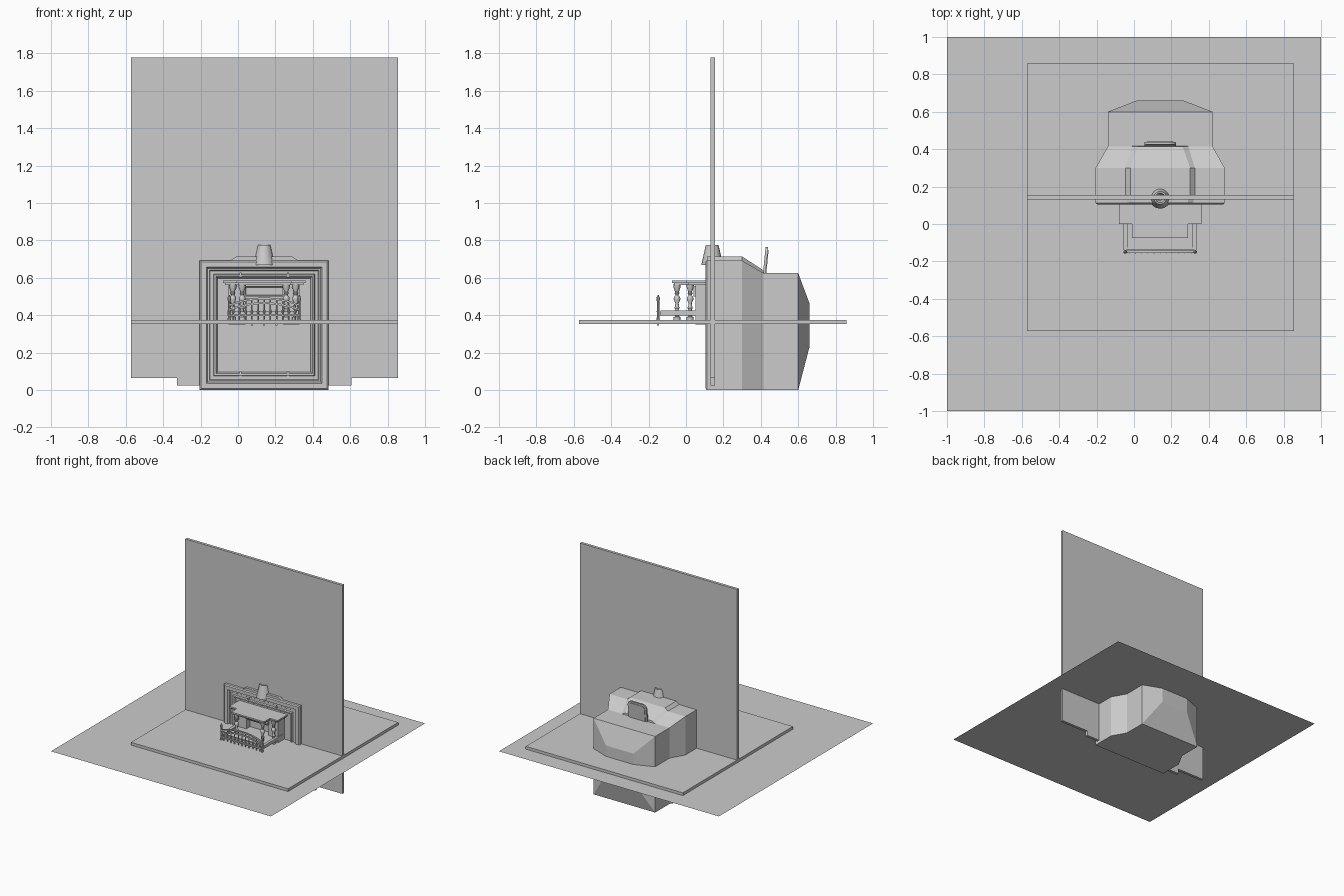
import bpy, bmesh, math

if "Cube" in bpy.data.objects:
    bpy.data.objects.remove(bpy.data.objects["Cube"])

CX = 0.14  # symmetry line of the fireplace


def finish(name, bm, smooth=False):
    bmesh.ops.remove_doubles(bm, verts=bm.verts, dist=1e-5)
    bmesh.ops.recalc_face_normals(bm, faces=bm.faces)
    me = bpy.data.meshes.new(name)
    bm.to_mesh(me)
    bm.free()
    ob = bpy.data.objects.new(name, me)
    bpy.context.collection.objects.link(ob)
    if smooth:
        bpy.ops.object.select_all(action='DESELECT')
        ob.select_set(True)
        bpy.context.view_layer.objects.active = ob
        bpy.ops.object.shade_smooth_by_angle(angle=math.radians(40))
    return ob


def loft(name, rings, caps=True, closed=False, smooth=False):
    bm = bmesh.new()
    vs = [[bm.verts.new(p) for p in r] for r in rings]
    n = len(vs[0])
    for k in range(len(vs) if closed else len(vs) - 1):
        a, b = vs[k], vs[(k + 1) % len(vs)]
        for i in range(n):
            j = (i + 1) % n
            bm.faces.new((a[i], a[j], b[j], b[i]))
    if caps and not closed:
        bm.faces.new(vs[0])
        bm.faces.new(vs[-1])
    return finish(name, bm, smooth)


def box(name, x0, x1, y0, y1, z0, z1):
    return loft(name, [[(x0, y0, z), (x1, y0, z), (x1, y1, z), (x0, y1, z)] for z in (z0, z1)])


def prism_y(name, pts, y0, y1, lean=0.0):
    zb = min(p[1] for p in pts)
    return loft(name, [[(x, y + lean * (z - zb), z) for x, z in pts] for y in (y0, y1)])


def lathe(name, prof, x, y, n=12):
    return loft(name, [[(x + r * math.cos(2 * math.pi * i / n), y + r * math.sin(2 * math.pi * i / n), z)
                        for i in range(n)] for r, z in prof], smooth=True)


def rect_moulding(name, x0, x1, z0, z1, prof):
    # rectangular picture-frame moulding from (inset, y) steps
    return loft(name, [[(x0 + d, y, z0 + d), (x1 - d, y, z0 + d), (x1 - d, y, z1 - d), (x0 + d, y, z1 - d)]
                       for d, y in prof], closed=True)


# ground sheet, floor slab and wall
bm = bmesh.new()
bm.faces.new([bm.verts.new((x, y, 0.351)) for x, y in ((-1, -1), (1, -1), (1, 1), (-1, 1))])
finish("ground_sheet", bm)
box("floor_slab", -0.572, 0.856, -0.572, 0.858, 0.353, 0.376)
box("wall", -0.572, 0.856, 0.132, 0.155, 0.065, 1.778)
box("wall_foot", -0.325, 0.606, 0.132, 0.155, 0.025, 0.065)


# firebox body behind the wall, with raised centre strip on the roof
def section(y, w, z0, h, a, b, bump):
    return [(CX - w, y, z0), (CX + w, y, z0), (CX + w, y, h), (CX + a, y, h), (CX + b, y, h + bump),
            (CX - b, y, h + bump), (CX - a, y, h), (CX - w, y, h)]


loft("firebox_body", [
    section(0.13, 0.345, 0, 0.692, 0.185, 0.16, 0.022),
    section(0.30, 0.345, 0, 0.692, 0.185, 0.16, 0.022),
    section(0.415, 0.28, 0, 0.625, 0.15, 0.12, 0.015),
    section(0.416, 0.28, 0, 0.625, 0.15, 0.12, 0.0),
    section(0.60, 0.28, 0, 0.625, 0.15, 0.12, 0.0),
    section(0.66, 0.125, 0.23, 0.465, 0.09, 0.06, 0.0)])

# stepped front frame and its top crest
rect_moulding("front_frame", -0.205, 0.485, 0.0, 0.694, [
    (0, 0.134), (0, 0.112), (0.008, 0.105), (0.036, 0.105), (0.043, 0.118), (0.052, 0.118), (0.056, 0.124),
    (0.074, 0.124), (0.078, 0.112), (0.088, 0.112), (0.094, 0.122), (0.098, 0.134)])
prism_y("frame_crest", [(CX - 0.185, 0.69), (CX + 0.185, 0.69), (CX + 0.15, 0.713), (CX - 0.15, 0.713)], 0.112, 0.135)
for s in (-1, 1):
    for k, z in enumerate((0.075, 0.605)):
        box(f"frame_clip_{s}_{k}", CX + s * 0.127 - 0.006, CX + s * 0.127 + 0.006, 0.112, 0.13, z, z + 0.025)

# funnel on the roof
lathe("roof_funnel", [(0.03, 0.67), (0.058, 0.67), (0.036, 0.768), (0.034, 0.775), (0.026, 0.775), (0.014, 0.73)],
      CX, 0.14, 16)


# leaning arched plaque on the back slope
def arch(w, z0, z1, r):
    pts = [(CX - w, z0), (CX + w, z0)]
    for i in range(5):
        t = math.pi / 8 * i
        pts.append((CX + w - r + r * math.cos(t), z1 - r + r * math.sin(t)))
    for i in range(5):
        t = math.pi / 2 + math.pi / 8 * i
        pts.append((CX - w + r + r * math.cos(t), z1 - r + r * math.sin(t)))
    return pts


prism_y("back_plaque", arch(0.085, 0.61, 0.765, 0.035), 0.41, 0.424, 0.1)
prism_y("back_plaque_panel", arch(0.07, 0.62, 0.75, 0.025), 0.42, 0.429, 0.1)

# mantel backing with recessed panel
for s in (-1, 1):
    a, b = sorted((CX + s * 0.10, CX + s * 0.19))
    box(f"mantel_pier_{s}", a, b, 0.05, 0.132, 0.35, 0.562)
box("mantel_lintel", CX - 0.19, CX + 0.19, 0.05, 0.132, 0.49, 0.562)
rect_moulding("lintel_panel", CX - 0.105, CX + 0.105, 0.5, 0.557,
              [(0, 0.055), (0, 0.04), (0.006, 0.04), (0.008, 0.055)])
box("mantel_back", CX - 0.11, CX + 0.11, 0.10, 0.132, 0.36, 0.5)

# mantel shelf, stepped forward in the middle
SHELF = [(0.22, 0.132), (0.22, 0.0), (0.15, 0.0), (0.15, -0.075)]


def shelf(name, d, z0, z1):
    r = [(CX + x - d, y + d) for x, y in SHELF]
    p = r + [(2 * CX - x, y) for x, y in reversed(r)]
    loft(name, [[(x, y, z) for x, y in p] for z in (z0, z1)])


shelf("mantel_shelf", 0, 0.573, 0.585)
shelf("mantel_shelf_underside", 0.01, 0.563, 0.573)

# turned columns under the shelf
COL = [(0.018, 0.376), (0.018, 0.39), (0.010, 0.395), (0.009, 0.43), (0.014, 0.44), (0.010, 0.45), (0.009, 0.465),
       (0.018, 0.485), (0.017, 0.495), (0.008, 0.508), (0.013, 0.518), (0.010, 0.525), (0.019, 0.55), (0.020, 0.566)]
for s in (-1, 1):
    lathe(f"rear_column_{s}", COL, CX + s * 0.168, 0.022)
    lathe(f"front_column_{s}", COL, CX + s * 0.118, -0.048)

# hearth tray
box("hearth_tray", CX - 0.175, CX + 0.175, -0.132, 0.11, 0.40, 0.412)
for s in (-1, 1):
    a, b = sorted((CX + s * 0.172, CX + s * 0.195))
    box(f"tray_side_{s}", a, b, -0.135, 0.11, 0.40, 0.425)
box("tray_front", CX - 0.195, CX + 0.195, -0.14, -0.125, 0.40, 0.42)


# arched fender in front of the hearth
def top(u):
    return 0.455 + 0.035 * (1 - (u / 0.185) ** 2)


def rail(name, drop):
    us = [-0.185 + 0.37 * i / 16 for i in range(17)]
    loft(name, [[(CX + u, -0.155, top(u) - drop - 0.005), (CX + u, -0.143, top(u) - drop - 0.005),
                 (CX + u, -0.143, top(u) - drop + 0.005), (CX + u, -0.155, top(u) - drop + 0.005)] for u in us])


rail("fender_top_rail", 0)
rail("fender_second_rail", 0.025)
box("fender_bottom_rail", CX - 0.185, CX + 0.185, -0.154, -0.144, 0.395, 0.405)
for i in range(11):
    u = -0.165 + 0.033 * i
    zt = top(u)
    lathe(f"fender_bar_{i}", [(0.004, 0.376), (0.004, 0.41), (0.008, 0.42), (0.004, 0.432), (0.004, zt)],
          CX + u, -0.149, 8)
for s in (-1, 1):
    lathe(f"fender_post_{s}", [(0.009, 0.376), (0.007, 0.39), (0.007, 0.475), (0.010, 0.485), (0.009, 0.495),
                               (0.003, 0.508)], CX + s * 0.187, -0.149, 8)
for u in (-0.066, 0.0, 0.066):
    box("fender_foot", CX + u - 0.005, CX + u + 0.005, -0.154, -0.144, 0.345, 0.38)
